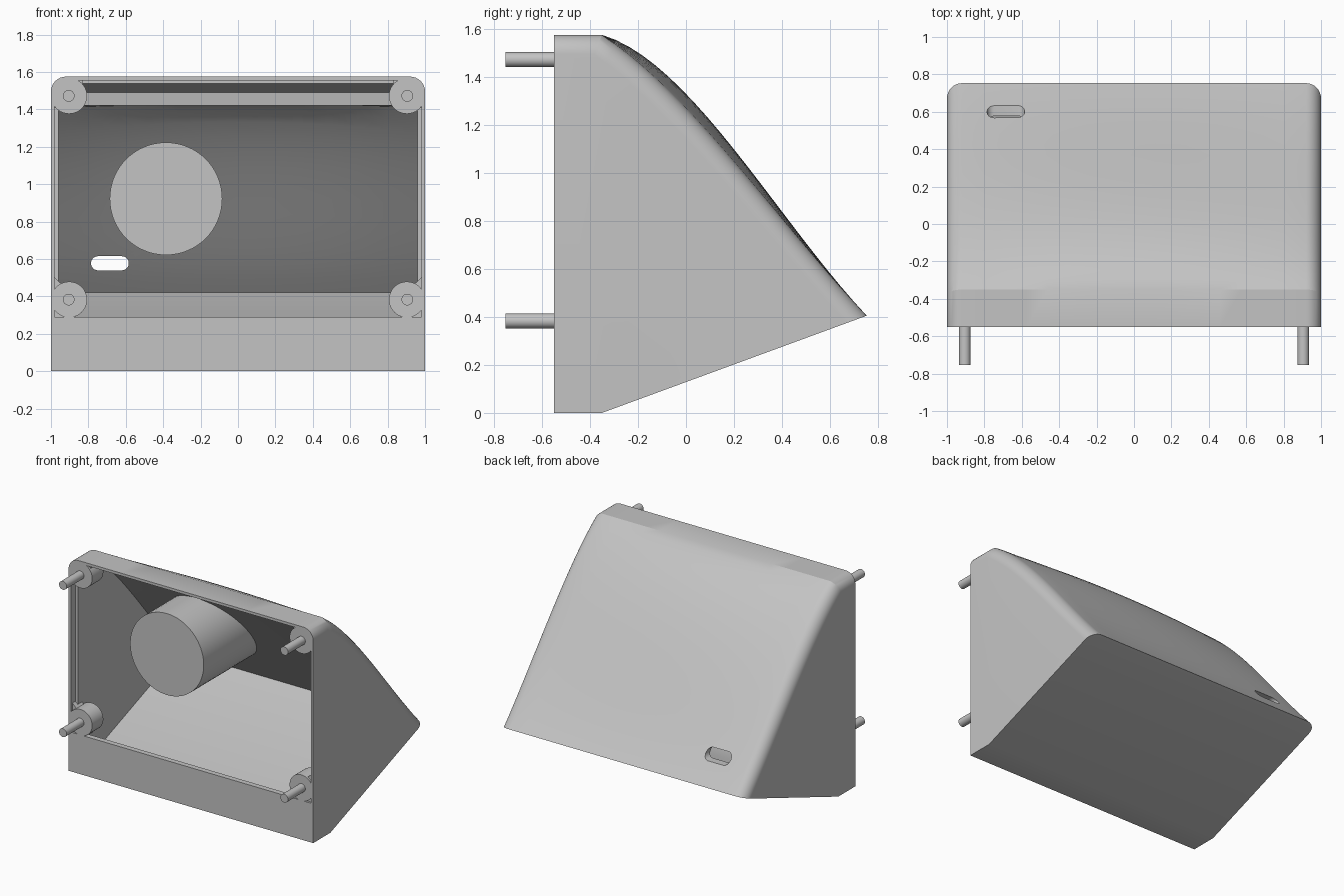
import bpy, bmesh, math

if "Cube" in bpy.data.objects:
    bpy.data.objects.remove(bpy.data.objects["Cube"])

grey = bpy.data.materials.new("light_grey")
grey.diffuse_color = (0.55, 0.55, 0.55, 1)
grey.use_nodes = True
grey.node_tree.nodes["Principled BSDF"].inputs["Base Color"].default_value = grey.diffuse_color

BACK, KNEE, TIP = -0.55, -0.35, 0.753   # depth of mounting face, knee, rear edge
TOP, TIP_Z = 1.575, 0.405
S = (TOP - TIP_Z) / (TIP - KNEE)        # fall of the sloped panel
F = TIP_Z / (TIP - KNEE)                # rise of the slanted underside
R = 0.08                                # edge rounding


def bulge(x, t):
    return 0.85 * t * (1 - t) ** 2 * (0.45 + 0.55 * (1 - x * x))


def slope(x, d, floor, ts):
    """Points down the sloped panel, moved inward by d (underside by floor)."""
    ns, nf = math.hypot(1, S), math.hypot(1, F)
    dy = -(d * ns + floor * nf) / (S + F)
    tip = (TIP + dy, TIP_Z + F * dy + floor * nf)
    start = (KNEE - d * (ns - 1) / S, TOP - d)
    return [(start[0] + (tip[0] - start[0]) * t,
             start[1] + (tip[1] - start[1]) * t + bulge(x, t)) for t in ts]


def finish(name, bm, smooth=True):
    bmesh.ops.recalc_face_normals(bm, faces=bm.faces)
    me = bpy.data.meshes.new(name)
    bm.to_mesh(me)
    bm.free()
    ob = bpy.data.objects.new(name, me)
    bpy.context.collection.objects.link(ob)
    me.materials.append(grey)
    if smooth:
        bpy.ops.object.select_all(action='DESELECT')
        ob.select_set(True)
        bpy.context.view_layer.objects.active = ob
        bpy.ops.object.shade_smooth_by_angle(angle=math.radians(25))
    return ob


def skin(name, sections, smooth=False):
    """Join matching closed loops of points and cap both ends."""
    bm = bmesh.new()
    rings = [[bm.verts.new(p) for p in s] for s in sections]
    for a, b in zip(rings, rings[1:]):
        for i in range(len(a)):
            j = (i + 1) % len(a)
            bm.faces.new((a[i], a[j], b[j], b[i]))
    bm.faces.new(rings[0])
    bm.faces.new(rings[-1][::-1])
    return finish(name, bm, smooth)


def prism(name, outline, y0, y1, smooth=False):
    return skin(name, [[(x, y, z) for x, z in outline] for y in (y0, y1)], smooth)


def circle(cx, cz, r, n=40):
    return [(cx + r * math.cos(2 * math.pi * i / n),
             cz + r * math.sin(2 * math.pi * i / n)) for i in range(n)]


def cut(ob, cutter):
    mod = ob.modifiers.new("cut", 'BOOLEAN')
    mod.operation, mod.solver, mod.object = 'DIFFERENCE', 'EXACT', cutter
    bpy.context.view_layer.objects.active = ob
    bpy.ops.object.modifier_apply(modifier=mod.name)
    bpy.data.objects.remove(cutter)


# Outer housing: side-view sections swept across the width, with rounded edges
arc = [math.pi / 2 * i / 8 for i in range(9)]
half = [(1 - R + R * math.sin(a), R * (1 - math.cos(a))) for a in arc]
cols = [(-x, d) for x, d in reversed(half)]
cols += [((1 - R) * (i / 8 - 1), 0) for i in range(1, 16)] + half
steps = [i / 20 for i in range(21)]
sections = []
for x, d in cols:
    prof = [(BACK, TOP - d)] + slope(x, d, 0, steps) + [(KNEE, 0), (BACK, 0)]
    sections.append([(x, y, z) for y, z in prof])
housing = skin("housing", sections)

# Hollow interior following the outer panels
W = 0.04
sections = []
for i in range(13):
    x = 0.96 * (i / 6 - 1)
    inner = [(y, min(z, 1.42)) for y, z in slope(x, W, W, [0.1 + 0.9 * k / 14 for k in range(15)])]
    prof = [(BACK + W, 1.54), (-0.29, 1.49), (-0.28, 1.42)] + inner
    prof += [(KNEE, W), (BACK + W, W)]
    sections.append([(x, y, z) for y, z in prof])
cut(housing, skin("cavity_cutter", sections))

# Front opening with a shallow stepped rim
rim = [(-0.98, 0.29), (0.98, 0.29), (0.98, 1.50), (0.92, 1.555), (-0.92, 1.555), (-0.98, 1.50)]
cut(housing, prism("opening_cutter", rim, -0.7, -0.5))

# Cable slot through the sloped panel
slot = []
for i in range(24):
    a = math.pi * (i % 12) / 11 + (math.pi / 2 if i < 12 else -math.pi / 2)
    slot.append(((-0.748 if i < 12 else -0.622) + 0.038 * math.cos(a), 0.577 + 0.038 * math.sin(a)))
cut(housing, prism("slot_cutter", slot, 0.3, 1.0))
bpy.ops.object.select_all(action='DESELECT')
housing.select_set(True)
bpy.context.view_layer.objects.active = housing
bpy.ops.object.shade_smooth_by_angle(angle=math.radians(25))

# Round drum running from inside the housing into the sloped panel
front, back = [], []
fine = [i / 200 for i in range(201)]
for x, z in circle(-0.385, 0.922, 0.301, 64):
    y = min(slope(x, 0.02, 0.02, fine), key=lambda p: abs(p[1] - z))[0]
    front.append((x, -0.28, z))
    back.append((x, y, z))
skin("drum", [front, back], True)

# Corner bosses, their gussets and the mounting pins
low = [(0.98, 0.50), (0.87, 0.40), (0.87, 0.28), (0.98, 0.28)]
high = [(0.83, 1.555), (0.83, 1.46), (0.93, 1.38), (0.98, 1.41), (0.98, 1.50), (0.93, 1.555)]
for side, sx in (("left", -1), ("right", 1)):
    for level, z, gusset in (("lower", 0.383, low), ("upper", 1.472, high)):
        tag = f"{level}_{side}"
        prism("boss_" + tag, circle(sx * 0.903, z, 0.096), BACK, -0.42, True)
        prism("gusset_" + tag, [(sx * x, h) for x, h in gusset], -0.535, -0.45)
        prism("pin_" + tag, circle(sx * 0.905, z, 0.031, 32), -0.753, -0.5, True)
